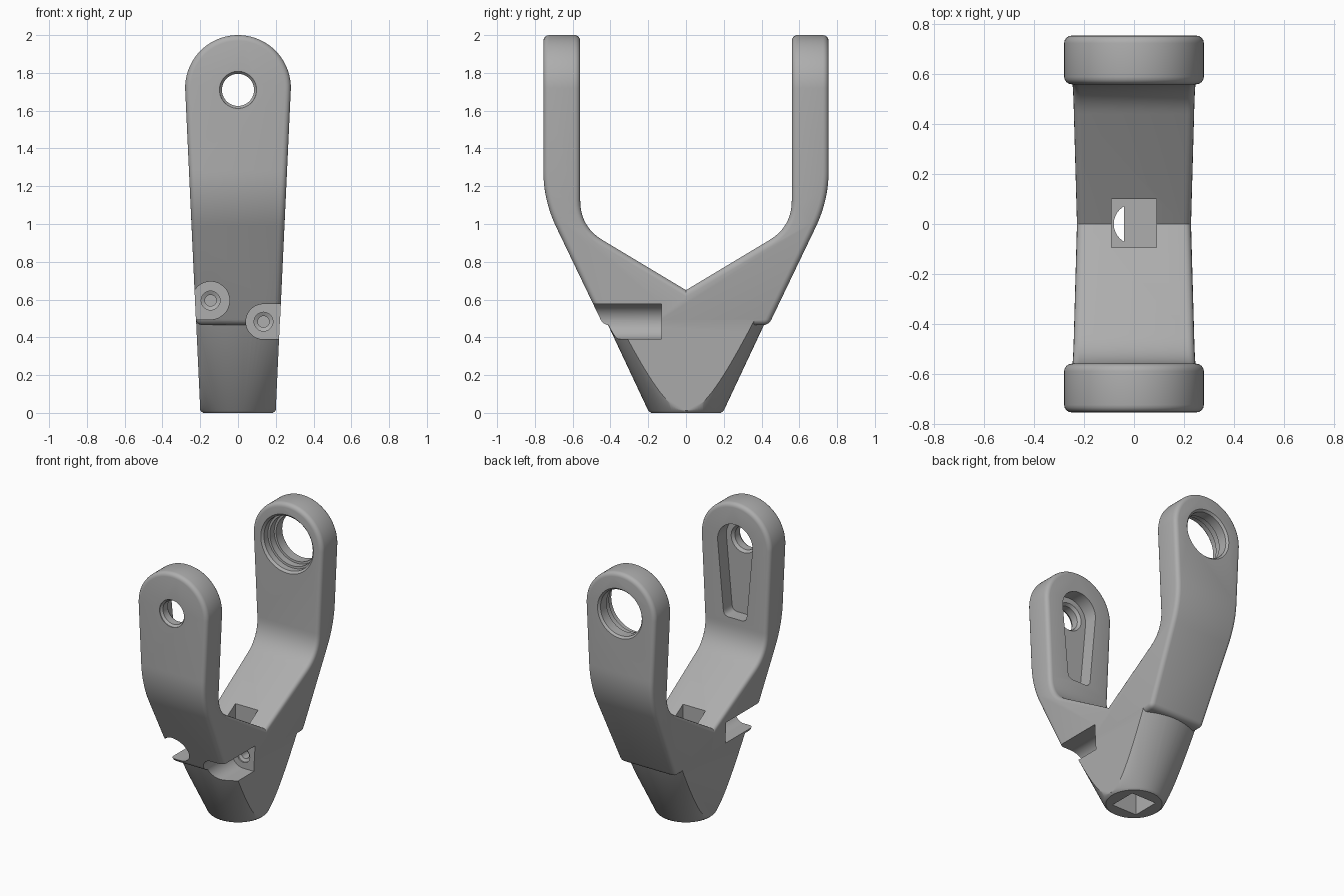
import bpy, bmesh
from math import sin, cos, pi, radians
from mathutils import Vector

cube = bpy.data.objects.get("Cube")
if cube:
    bpy.data.objects.remove(cube)

grey = bpy.data.materials.new("cast_grey")
grey.use_nodes = True
COLOUR = (0.42, 0.42, 0.42, 1)
grey.diffuse_color = COLOUR
grey.node_tree.nodes["Principled BSDF"].inputs["Base Color"].default_value = COLOUR


def skin(name, rings):
    """Closed solid through equal-length rings of points."""
    bm = bmesh.new()
    loops = [[bm.verts.new(p) for p in ring] for ring in rings]
    n = len(loops[0])
    for a, b in zip(loops, loops[1:]):
        for i in range(n):
            j = (i + 1) % n
            bm.faces.new((a[i], a[j], b[j], b[i]))
    bm.faces.new(loops[0])
    bm.faces.new(loops[-1])
    bmesh.ops.recalc_face_normals(bm, faces=bm.faces)
    mesh = bpy.data.meshes.new(name)
    bm.to_mesh(mesh)
    bm.free()
    obj = bpy.data.objects.new(name, mesh)
    obj.data.materials.append(grey)
    bpy.context.collection.objects.link(obj)
    return obj


def prism_x(name, pts, x0, x1):
    return skin(name, [[(x, y, z) for y, z in pts] for x in (x0, x1)])


def prism_y(name, pts, y0, y1):
    return skin(name, [[(x, y, z) for x, z in pts] for y in (y0, y1)])


def block(name, x, y, z):
    return prism_y(name, [(x[0], z[0]), (x[1], z[0]), (x[1], z[1]), (x[0], z[1])], *y)


def turned_y(name, x, z, steps, n=64):
    """Turned solid along y from (y, radius) steps."""
    return skin(name, [[(x + r * cos(2 * pi * i / n), y, z + r * sin(2 * pi * i / n))
                        for i in range(n)] for y, r in steps])


def combine(obj, other, operation):
    mod = obj.modifiers.new("join", "BOOLEAN")
    mod.operation, mod.object, mod.solver = operation, other, "EXACT"
    bpy.context.view_layer.objects.active = obj
    bpy.ops.object.modifier_apply(modifier=mod.name)
    bpy.data.objects.remove(other)


def fillet(a, corner, b, n=12):
    a, c, b = Vector(a), Vector(corner), Vector(b)
    return [tuple(a * (1 - t) ** 2 + c * 2 * t * (1 - t) + b * t * t)
            for t in (i / n for i in range(n + 1))]


def tapered_outline(inset):
    """Front silhouette: tapering sides with a round top."""
    r = 0.28 - inset
    arc = [(r * cos(a), 1.72 + r * sin(a)) for a in (pi * i / 40 for i in range(41))]
    base = 0.2 - inset
    slope = (r - base) / 1.72
    low = base - 0.1 * slope
    return [(low, -0.1)] + arc + [(-low, -0.1)]


# Fork: side profile trimmed by the front silhouette
half = ([(0.438, 0.465)]
        + fillet((0.69, 0.99), (0.755, 1.13), (0.755, 1.28))
        + [(0.755, 2.1), (0.56, 2.1)]
        + fillet((0.56, 1.125), (0.56, 0.985), (0.44, 0.914)))
profile = half + [(0, 0.65)] + [(-y, z) for y, z in reversed(half)]
fork = prism_x("fork_body", profile, -0.5, 0.5)
combine(fork, prism_y("outline", tapered_outline(0), -1, 1), "INTERSECT")

# Round the outer edges, leaving the saddle crease sharp
bm = bmesh.new()
bm.from_mesh(fork.data)
bmesh.ops.remove_doubles(bm, verts=bm.verts, dist=0.0005)
edges = [e for e in bm.edges if len(e.link_faces) == 2
         and e.calc_face_angle(0) > radians(40)
         and not all(abs(v.co.y) < 0.01 for v in e.verts)]
bmesh.ops.bevel(bm, geom=edges, offset=0.03, offset_type="OFFSET", segments=4,
                profile=0.5, affect="EDGES", clamp_overlap=False)
bm.to_mesh(fork.data)
bm.free()

# Conical socket with flattened sides
N = 96
socket = skin("socket", [[(r * cos(2 * pi * i / N), r * sin(2 * pi * i / N), z)
                          for i in range(N)]
                         for z, r in ((0, 0.185), (0.012, 0.2), (0.6, 0.476))])
combine(socket, prism_y("outline", tapered_outline(0.0008), -1, 1), "INTERSECT")
combine(fork, socket, "UNION")

# Pivot hole and teardrop recess in the front arm
PIVOT = 1.71
combine(fork, turned_y("front_pivot", 0, PIVOT,
        ((-0.8, 0.1), (-0.75, 0.098), (-0.735, 0.085), (-0.68, 0.085),
         (-0.655, 0.105), (-0.6, 0.105))), "DIFFERENCE")
tear = [(0.14 * cos(a), PIVOT + 0.14 * sin(a)) for a in (pi * i / 24 for i in range(25))]
tear += fillet((-0.094, 1.21), (-0.09, 1.17), (-0.05, 1.17), 5)
tear += fillet((0.05, 1.17), (0.09, 1.17), (0.094, 1.21), 5)
combine(fork, prism_y("front_recess", tear, -0.66, -0.5), "DIFFERENCE")

# Stepped bearing bore in the back arm
combine(fork, turned_y("back_bore", 0, PIVOT,
        ((0.5, 0.21), (0.56, 0.21), (0.575, 0.195), (0.62, 0.195), (0.621, 0.18),
         (0.67, 0.18), (0.671, 0.165), (0.74, 0.165), (0.757, 0.18), (0.8, 0.18))),
        "DIFFERENCE")

# Screw pockets open to the front and sides
for x, z, r, top in ((0.135, 0.483, 0.093, 0.576), (-0.145, 0.595, 0.1, 0.6)):
    out = 0.4 if x > 0 else -0.4
    combine(fork, turned_y("pocket", x, z, ((-0.9, r), (-0.13, r))), "DIFFERENCE")
    combine(fork, block("pocket_side", sorted((x, out)), (-0.9, -0.13),
                        (z - r, top)), "DIFFERENCE")
    combine(fork, turned_y("screw_hole", x, z,
            ((-0.2, 0.05), (-0.12, 0.05), (-0.11, 0.03), (-0.03, 0.03)), 32), "DIFFERENCE")

# Square window in the saddle, square drive in the base, slit between them
combine(fork, block("window", (-0.09, 0.09), (-0.095, 0.1), (0.35, 0.9)), "DIFFERENCE")
combine(fork, block("drive", (-0.1, 0.1), (-0.1, 0.1), (-0.1, 0.2)), "DIFFERENCE")
slit = [(0.081 * cos(a), 0.081 * sin(a))
        for a in (radians(120 + 6 * i) for i in range(21))]
combine(fork, skin("slit", [[(x, y, z) for x, y in slit] for z in (0.15, 0.4)]),
        "DIFFERENCE")

bpy.ops.object.select_all(action="DESELECT")
fork.select_set(True)
bpy.context.view_layer.objects.active = fork
bpy.ops.object.shade_smooth_by_angle(angle=radians(30))
